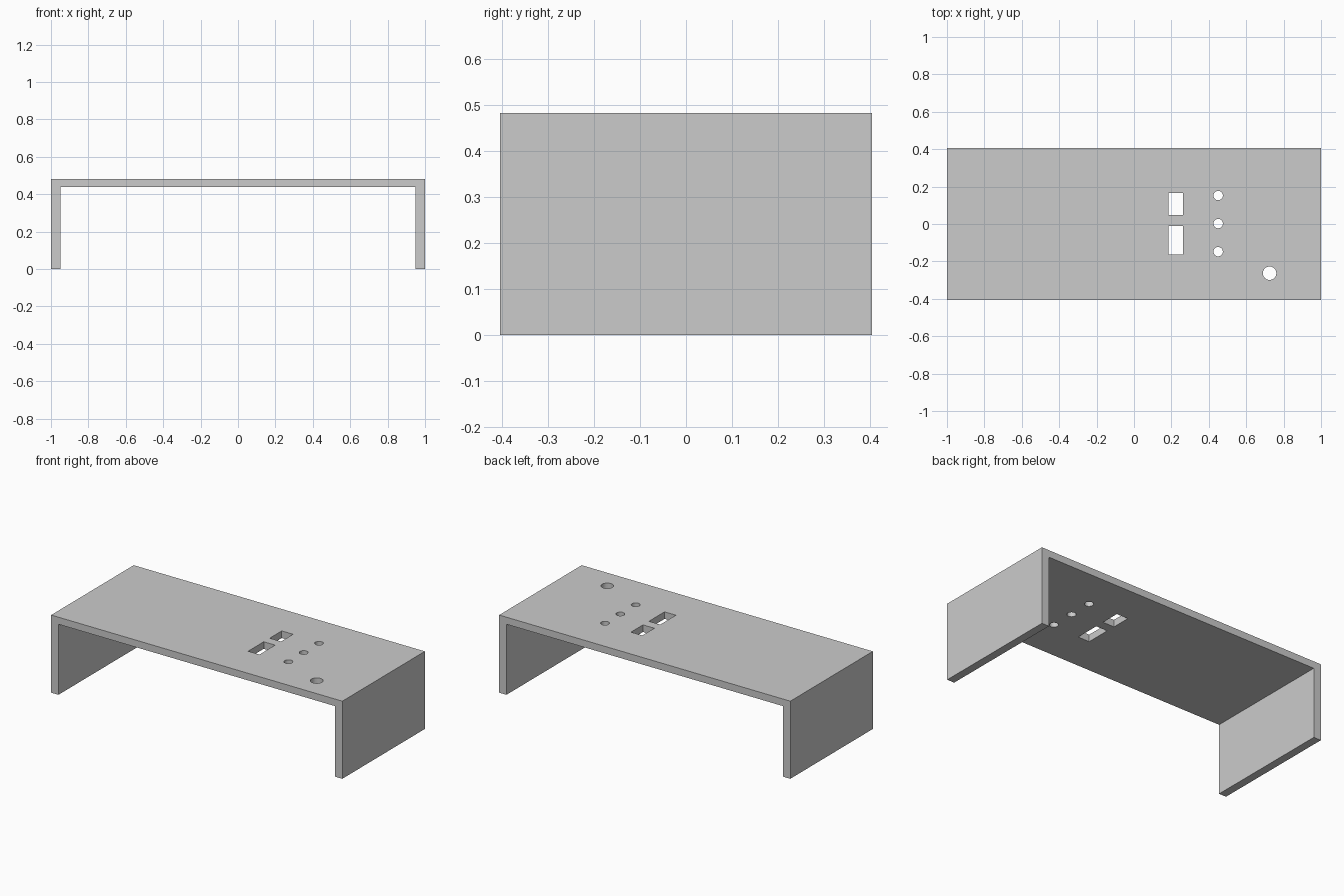
import bpy
import bmesh

if "Cube" in bpy.data.objects:
    bpy.data.objects.remove(bpy.data.objects["Cube"], do_unlink=True)

HEIGHT, HALF_DEPTH = 0.482, 0.405
WALL, SLAB = 0.05, 0.044

# Single plain grey
grey = bpy.data.materials.new("plain grey")
grey.use_nodes = True
colour = (0.6, 0.6, 0.6, 1)
grey.diffuse_color = colour
grey.node_tree.nodes["Principled BSDF"].inputs["Base Color"].default_value = colour


def add_object(name, bm):
    mesh = bpy.data.meshes.new(name)
    bmesh.ops.recalc_face_normals(bm, faces=bm.faces)
    bm.to_mesh(mesh)
    bm.free()
    mesh.materials.append(grey)
    obj = bpy.data.objects.new(name, mesh)
    bpy.context.collection.objects.link(obj)
    return obj


# Stand body: U-shaped profile extruded from front to back
inner, under = 1 - WALL, HEIGHT - SLAB
half = [(1, HEIGHT), (1, 0), (inner, 0), (inner, under)]
profile = half + [(-x, z) for x, z in reversed(half)]
bm = bmesh.new()
face = bm.faces.new([bm.verts.new((x, -HALF_DEPTH, z)) for x, z in profile])
extruded = bmesh.ops.extrude_face_region(bm, geom=[face])["geom"]
bmesh.ops.translate(bm, vec=(0, 2 * HALF_DEPTH, 0),
                    verts=[v for v in extruded if isinstance(v, bmesh.types.BMVert)])
stand = add_object("stand_body", bm)


def cut(cutter):
    cutter.hide_render = True
    cutter.hide_viewport = True
    mod = stand.modifiers.new(cutter.name, "BOOLEAN")
    mod.operation = "DIFFERENCE"
    mod.solver = "EXACT"
    mod.object = cutter


def slot(name, x, y, width, length):
    bm = bmesh.new()
    bmesh.ops.create_cube(bm, size=1)
    bmesh.ops.scale(bm, vec=(width, length, 0.2), verts=bm.verts)
    obj = add_object(name, bm)
    obj.location = (x, y, HEIGHT)
    cut(obj)


def hole(name, x, y, radius):
    bm = bmesh.new()
    bmesh.ops.create_cone(bm, cap_ends=True, segments=32,
                          radius1=radius, radius2=radius, depth=0.2)
    obj = add_object(name, bm)
    obj.location = (x, y, HEIGHT)
    cut(obj)


# Two rectangular openings, a row of small holes and one larger hole
slot("rear_slot_cutter", 0.223, 0.107, 0.078, 0.118)
slot("front_slot_cutter", 0.223, -0.087, 0.078, 0.154)
for i, y in enumerate((-0.148, 0.002, 0.152)):
    hole(f"small_hole_cutter_{i + 1}", 0.45, y, 0.025)
hole("large_hole_cutter", 0.725, -0.263, 0.036)
